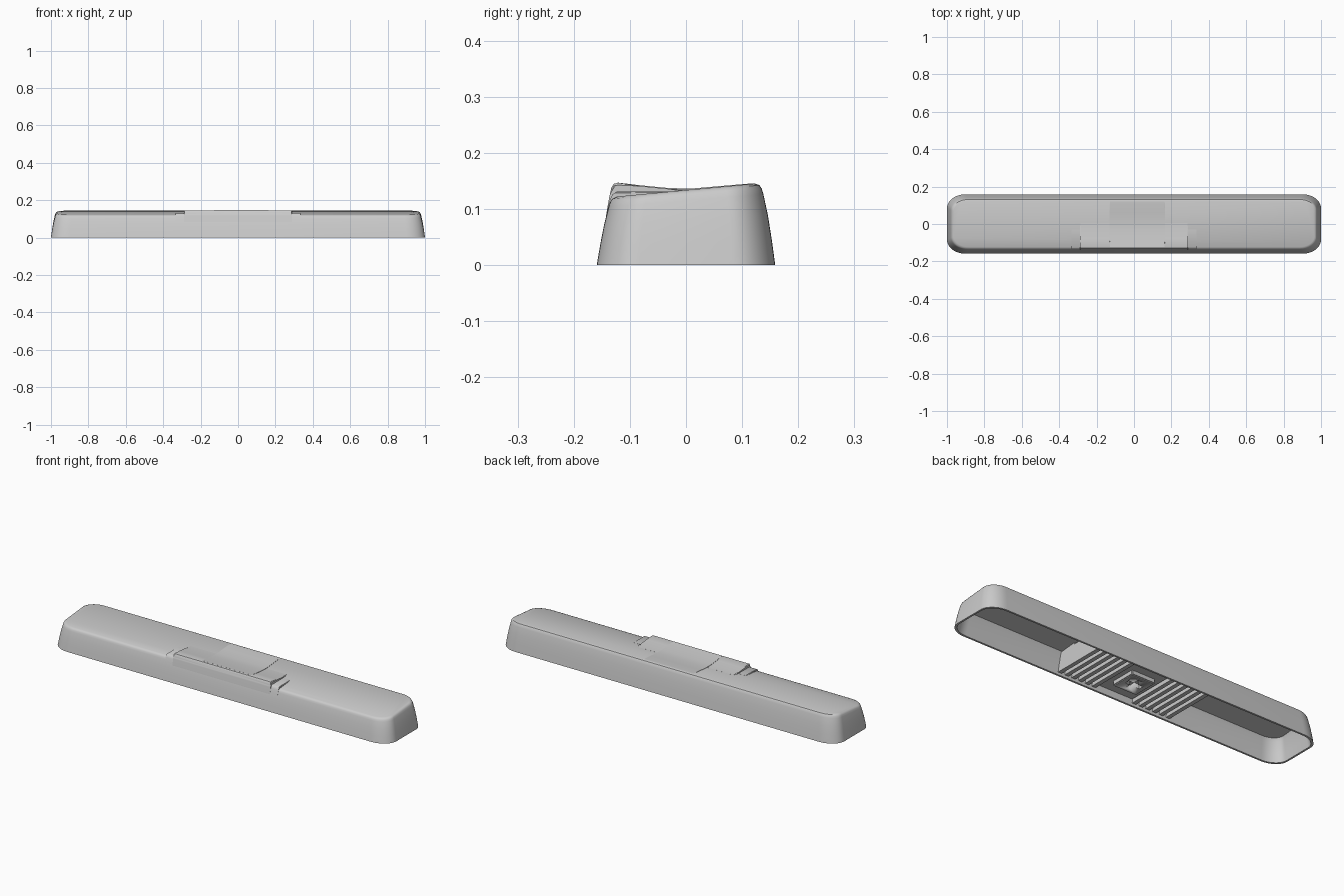
import bpy, bmesh, math
from mathutils import Vector

if "Cube" in bpy.data.objects:
    bpy.data.objects.remove(bpy.data.objects["Cube"])

SLOPE, MID = 0.094, 0.1335


def make_object(name, bm, smooth=True):
    bmesh.ops.recalc_face_normals(bm, faces=bm.faces)
    me = bpy.data.meshes.new(name)
    bm.to_mesh(me)
    bm.free()
    ob = bpy.data.objects.new(name, me)
    bpy.context.collection.objects.link(ob)
    if smooth:
        bpy.context.view_layer.objects.active = ob
        ob.select_set(True)
        bpy.ops.object.shade_smooth_by_angle(angle=math.radians(35))
        ob.select_set(False)
    return ob


def outline(inset, n=10):
    """Rounded rectangle with softly drawn corners."""
    hx, hy = 1.0 - inset, 0.159 - inset
    rx, ry = 0.10 - inset * 0.5, 0.075 - inset * 0.5
    pts = []
    for sx, sy, start in ((1, 1, 0), (-1, 1, 90), (-1, -1, 180), (1, -1, 270)):
        for i in range(n + 1):
            a = math.radians(start + 90 * i / n)
            pts.append((sx * (hx - rx) + rx * math.cos(a), sy * (hy - ry) + ry * math.sin(a)))
    return pts


def ring(bm, inset, t, drop=0.0):
    """One loop of the shell; t is the fraction of the sloping top height."""
    return [bm.verts.new((x, y, t * (MID + SLOPE * y - drop))) for x, y in outline(inset)]


def box(name, centre, size, bevel=0.0):
    bm = bmesh.new()
    bmesh.ops.create_cube(bm, size=1.0)
    for v in bm.verts:
        v.co = Vector(centre) + Vector([c * s for c, s in zip(v.co, size)])
    if bevel:
        bmesh.ops.bevel(bm, geom=bm.edges[:], offset=bevel, segments=2, affect='EDGES')
    return make_object(name, bm)


def raised_pad(name, x0, x1, profile, bevel):
    """Side profile (y, z) extruded across x with softened top edges."""
    bm = bmesh.new()
    ends = [[bm.verts.new((x, y, z)) for y, z in profile] for x in (x0, x1)]
    for e in ends:
        bm.faces.new(e)
    n = len(profile)
    for i in range(n):
        j = (i + 1) % n
        bm.faces.new((ends[0][i], ends[0][j], ends[1][j], ends[1][i]))
    caps = [e for e in bm.edges if abs(e.verts[0].co.x - e.verts[1].co.x) < 1e-6
            and min(v.co.z for v in e.verts) > 0.1285]
    bmesh.ops.bevel(bm, geom=caps, offset=bevel, segments=3, affect='EDGES')
    return make_object(name, bm)


# Hollow bar: outer wall, rounded shoulder, top, rim and inner cavity
bm = bmesh.new()
levels = [(0.0, 0.0, 0), (0.006, 0.3, 0), (0.013, 0.6, 0), (0.021, 0.86, 0),
          (0.024, 0.93, 0), (0.028, 0.975, 0), (0.036, 1.0, 0)]
outer = [ring(bm, *l) for l in levels]
inner = [ring(bm, *l) for l in ((0.010, 0.0, 0), (0.018, 0.35, 0.01),
                               (0.030, 0.85, 0.01), (0.038, 1.0, 0.01))]
for loops in (outer, inner, [outer[0], inner[0]]):
    for a, b in zip(loops, loops[1:]):
        for i in range(len(a)):
            j = (i + 1) % len(a)
            bm.faces.new((a[i], a[j], b[j], b[i]))
bm.faces.new(outer[-1])
bm.faces.new(inner[-1])
make_object("bar_shell", bm)

# Stepped thumb rest that lifts the front edge in the middle
raised_pad("thumb_rest_lower_step", -0.335, 0.335,
           [(-0.142, 0.09), (-0.1355, 0.116), (-0.131, 0.126), (-0.124, 0.1305),
            (-0.03, 0.1312), (-0.03, 0.115), (-0.11, 0.09)], 0.002)
raised_pad("thumb_rest_upper_step", -0.29, 0.29,
           [(-0.143, 0.085), (-0.137, 0.12), (-0.133, 0.138), (-0.129, 0.1445),
            (-0.122, 0.1465), (-0.08, 0.1405), (-0.03, 0.1355), (0.005, 0.1342),
            (0.005, 0.118), (-0.11, 0.085)], 0.004)

# Shallow centre pad with a sagging saddle profile
raised_pad("centre_pad", -0.13, 0.165,
           [(-0.122, 0.12), (-0.122, 0.1468), (-0.08, 0.1418), (-0.03, 0.137),
            (0.01, 0.1362), (0.06, 0.1405), (0.11, 0.1448), (0.122, 0.1448),
            (0.122, 0.128)], 0.0015)

# Underside: filler plate, cross ribs and solid centre
box("under_plate", (0, 0, 0.085), (0.66, 0.262, 0.066))
box("under_core", (0, 0, 0.065), (0.21, 0.276, 0.075))
for side in (-1, 1):
    for i in range(6):
        x = side * (0.122 + 0.041 * i)
        bm = bmesh.new()
        lo, hi = 0.146, 0.124
        prof = [(-lo, 0.012), (lo, 0.012), (hi, 0.11), (-hi, 0.11)]
        ends = [[bm.verts.new((x + d, y, z)) for y, z in prof] for d in (-0.011, 0.011)]
        for e in ends:
            bm.faces.new(e)
        for k in range(4):
            bm.faces.new((ends[0][k], ends[0][k - 1], ends[1][k - 1], ends[1][k]))
        make_object("under_rib", bm, smooth=False)

# Mounting socket with a cross-shaped recess
socket = box("mount_socket", (0, 0, 0.03), (0.14, 0.14, 0.052), 0.004)
for name, size in (("cross_cut_long", (0.085, 0.026, 0.06)), ("cross_cut_wide", (0.026, 0.085, 0.06))):
    cutter = box(name, (0, 0, 0.02), size)
    cutter.hide_render = True
    cutter.hide_viewport = False
    cutter.display_type = 'WIRE'
    mod = socket.modifiers.new(name, 'BOOLEAN')
    mod.object, mod.operation, mod.solver = cutter, 'DIFFERENCE', 'EXACT'
